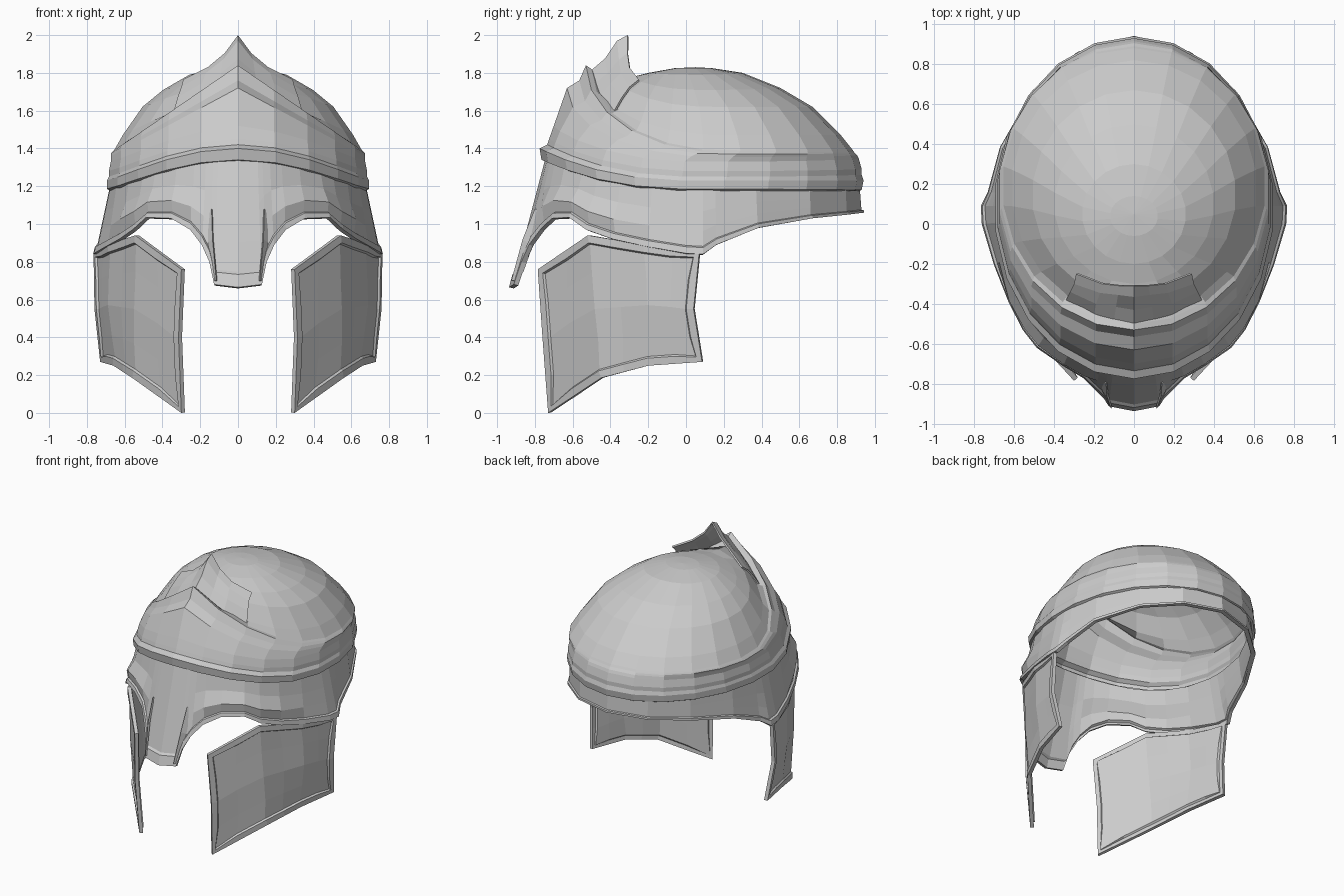
import bpy, bmesh
from math import sin, cos, pi, atan2
from mathutils import Vector


def ring_point(r, t):
    """Point on a tilted oval ring; t=0 is the front, pi the back."""
    yf, zf, xs, zs, yb, zb, k = r
    c, s = cos(t), sin(t)
    w = (1 - k) * abs(c) ** 2.5 + k * (1 - s)
    z = zs + w * ((zf if c > 0 else zb) - zs)
    return Vector((xs * s, (yf + yb) / 2 - c * (yb - yf) / 2, z))


def outward(p, d):
    """Push a point away from the vertical axis, keeping the seam centred."""
    v = Vector((p.x, p.y - 0.1, 0)).normalized() * d
    return p + v


def loft(name, rows, thick, inset=None):
    """Skin rows of points, then mirror across x and thicken inward."""
    bm = bmesh.new()
    grid = [[bm.verts.new(p) for p in row] for row in rows]
    for a, b in zip(grid, grid[1:]):
        for i in range(len(a) - 1):
            bm.faces.new((a[i], a[i + 1], b[i + 1], b[i]))
    bmesh.ops.remove_doubles(bm, verts=bm.verts, dist=0.0005)
    bmesh.ops.recalc_face_normals(bm, faces=bm.faces)
    score = sum(f.calc_area() * f.normal.dot(f.calc_center_median() - Vector((0, 0.1, 1.1)))
                for f in bm.faces)
    if score < 0:
        bmesh.ops.reverse_faces(bm, faces=bm.faces)
    if inset:
        inner = bm.faces[:]
        bmesh.ops.inset_region(bm, faces=inner, thickness=inset, use_boundary=True)
        bmesh.ops.inset_region(bm, faces=inner, thickness=0.008, depth=-0.012, use_boundary=True)
    me = bpy.data.meshes.new(name)
    bm.to_mesh(me)
    bm.free()
    ob = bpy.data.objects.new(name, me)
    bpy.context.collection.objects.link(ob)
    m = ob.modifiers.new("Mirror", 'MIRROR')
    m.use_clip = True
    s = ob.modifiers.new("Solidify", 'SOLIDIFY')
    s.thickness = thick
    s.offset = -1
    return ob


def subdivide(pts, n):
    """Linear resampling of a polyline, n pieces per span."""
    pts = [Vector(p) for p in pts]
    out = [a.lerp(b, i / n) for a, b in zip(pts, pts[1:]) for i in range(n)]
    return out + [pts[-1]]


# Bowl: brow band, fluted steps, peaked diadem lip, then the rounded crown
bowl_rings = [
    (-0.745, 1.335, 0.68, 1.175, 0.92, 1.175, 0),
    (-0.765, 1.34, 0.70, 1.185, 0.93, 1.18, 0),
    (-0.775, 1.40, 0.70, 1.23, 0.94, 1.23, 0),
    (-0.735, 1.42, 0.69, 1.25, 0.93, 1.26, 0),
    (-0.725, 1.45, 0.69, 1.28, 0.93, 1.29, 0.1),
    (-0.70, 1.52, 0.68, 1.33, 0.915, 1.345, 0.3),
    (-0.63, 1.72, 0.68, 1.355, 0.905, 1.365, 1),
    (-0.565, 1.76, 0.68, 1.37, 0.895, 1.375, 1),
    (-0.53, 1.84, 0.67, 1.38, 0.89, 1.38, 1),
    (-0.50, 1.82, 0.66, 1.39, 0.88, 1.395, 1),
    (-0.46, 1.76, 0.615, 1.47, 0.82, 1.47, 1),
    (-0.38, 1.77, 0.51, 1.62, 0.67, 1.62, 0.5),
    (-0.30, 1.775, 0.40, 1.71, 0.50, 1.72, 0),
    (-0.20, 1.80, 0.26, 1.79, 0.30, 1.80, 0),
    (-0.06, 1.825, 0.12, 1.825, 0.14, 1.825, 0),
    (0.05, 1.83, 0.0, 1.83, 0.05, 1.83, 0),
]
loft("bowl", [[ring_point(r, pi * i / 11) for i in range(12)] for r in bowl_rings], 0.02)

# Pointed crest plate rising behind the diadem lip
crest = [
    [(0, -0.50, 1.815), (0.10, -0.48, 1.745), (0.20, -0.45, 1.68), (0.34, -0.38, 1.60)],
    [(0, -0.43, 1.875), (0.09, -0.415, 1.80), (0.19, -0.40, 1.745), (0.32, -0.34, 1.67)],
    [(0, -0.365, 1.97), (0.08, -0.355, 1.87), (0.17, -0.345, 1.80), (0.30, -0.30, 1.725)],
    [(0, -0.31, 2.0), (0.07, -0.31, 1.905), (0.16, -0.30, 1.83), (0.29, -0.25, 1.765)],
]
loft("crest_point", [[Vector(p) for p in row] for row in crest], 0.012)

# Skirt: nasal guard, eye openings, temples and neck rim along one lower outline
lower = [(0, -0.925, 0.665), (0.125, -0.90, 0.68), (0.15, -0.86, 0.80), (0.19, -0.82, 0.89),
         (0.25, -0.76, 0.97), (0.35, -0.70, 1.03), (0.48, -0.61, 1.035), (0.55, -0.52, 0.97),
         (0.62, -0.38, 0.92), (0.69, -0.20, 0.88), (0.75, 0.0, 0.845), (0.755, 0.09, 0.84),
         (0.72, 0.16, 0.89), (0.66, 0.38, 0.98), (0.50, 0.66, 1.03), (0.28, 0.85, 1.05),
         (0, 0.93, 1.06)]
lower = [Vector(p) for p in lower]
top_ring = (-0.745, 1.345, 0.68, 1.19, 0.92, 1.19, 0)
upper = [ring_point(top_ring, atan2(p.x / 0.68, (0.0875 - p.y) / 0.8325)) for p in lower]


def skirt_row(f, push, brow=0.0):
    row = []
    for a, b in zip(upper, lower):
        d = push + (brow if b.x > 0.2 and b.y < -0.3 else 0)
        row.append(outward(a.lerp(b, f), d))
    return row


loft("face_and_neck_skirt", [skirt_row(0, 0), skirt_row(0.35, 0), skirt_row(0.65, 0, 0.025),
                             skirt_row(0.88, 0), skirt_row(0.90, 0.012), skirt_row(1, 0.012)], 0.025)

# Nasal guard ridge lines beside the nose
ridge = [[(0.135, -0.79, 1.08), (0.13, -0.845, 0.92), (0.11, -0.915, 0.70)],
         [(0.14, -0.80, 1.08), (0.135, -0.865, 0.92), (0.115, -0.925, 0.70)],
         [(0.16, -0.775, 1.07), (0.16, -0.835, 0.90), (0.125, -0.905, 0.70)]]
loft("nasal_ridge", [[Vector(p) for p in row] for row in ridge], 0.008)

# Cheek guards: curved plates with a raised border
cheek_rows = [
    [(0.30, -0.785, 0.76), (0.545, -0.52, 0.94), (0.69, -0.22, 0.89), (0.765, 0.07, 0.85)],
    [(0.315, -0.76, 0.40), (0.56, -0.49, 0.55), (0.70, -0.21, 0.57), (0.76, 0.04, 0.55)],
    [(0.30, -0.73, 0.0), (0.56, -0.45, 0.185), (0.66, -0.20, 0.25), (0.73, 0.085, 0.27)],
]
cols = [subdivide(c, 2) for c in zip(*[subdivide(r, 2) for r in cheek_rows])]
loft("cheek_guard", cols, 0.025, inset=0.04)
